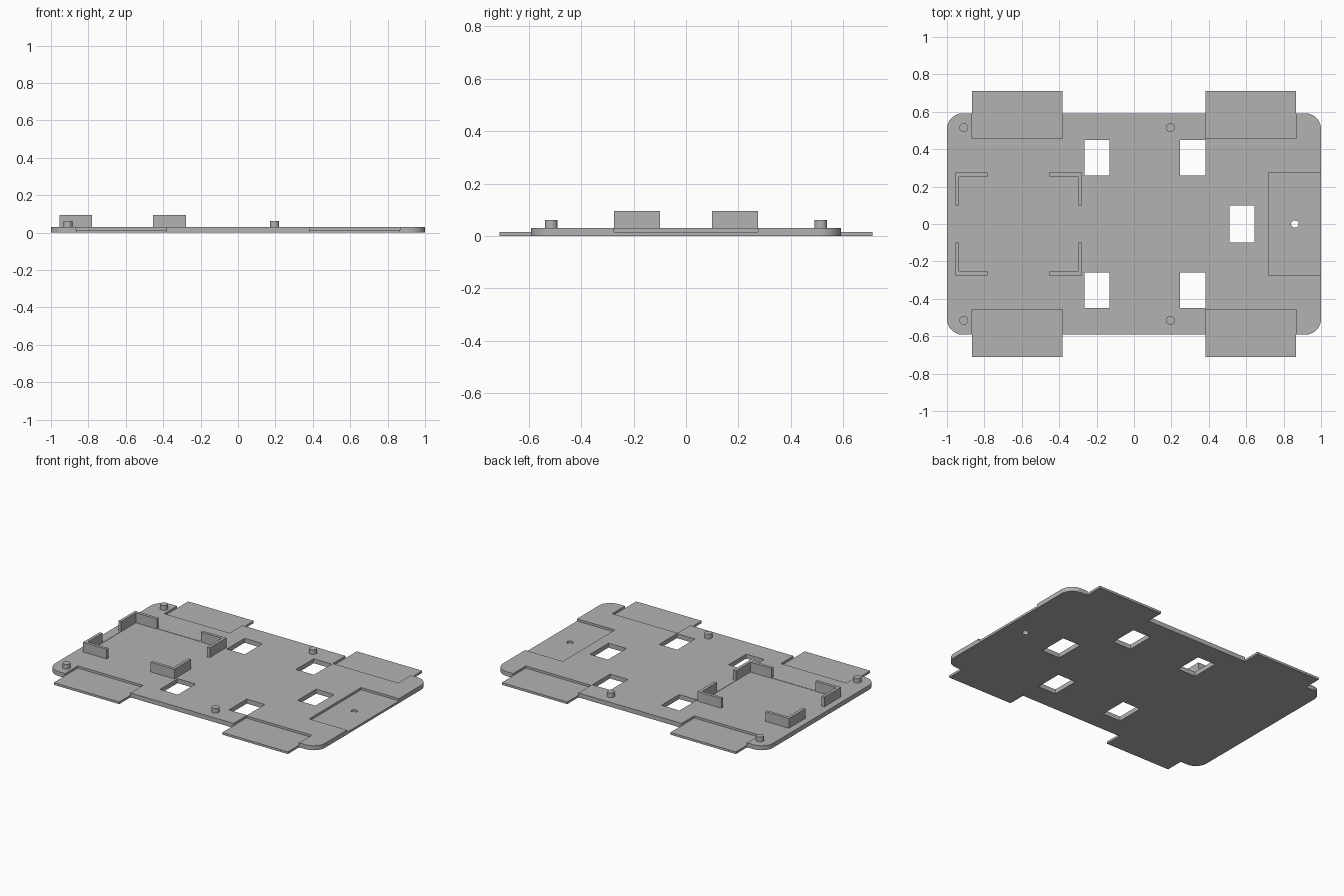
import bpy, bmesh
from mathutils import Matrix, Vector

cube = bpy.data.objects.get("Cube")
if cube:
    bpy.data.objects.remove(cube, do_unlink=True)

grey = bpy.data.materials.new("light grey")
grey.use_nodes = True
colour = (0.45, 0.45, 0.45, 1)
grey.diffuse_color = colour
grey.node_tree.nodes["Principled BSDF"].inputs["Base Color"].default_value = colour

TOP, LOW = 0.03, 0.015


def add_box(bm, x0, x1, y0, y1, z0, z1):
    mid = Vector((x0 + x1, y0 + y1, z0 + z1)) / 2
    size = Vector((x1 - x0, y1 - y0, z1 - z0))
    bmesh.ops.create_cube(bm, size=1, matrix=Matrix.Translation(mid) @ Matrix.Diagonal(size).to_4x4())


def add_cylinder(bm, x, y, z0, z1, r):
    bmesh.ops.create_cone(bm, cap_ends=True, segments=32, radius1=r, radius2=r, depth=z1 - z0,
                          matrix=Matrix.Translation((x, y, (z0 + z1) / 2)))


def make_object(name, bm):
    mesh = bpy.data.meshes.new(name)
    bm.to_mesh(mesh)
    bm.free()
    mesh.materials.append(grey)
    obj = bpy.data.objects.new(name, mesh)
    bpy.context.collection.objects.link(obj)
    return obj


def activate(obj):
    bpy.ops.object.select_all(action="DESELECT")
    obj.select_set(True)
    bpy.context.view_layer.objects.active = obj


def combine(target, tool, operation):
    mod = target.modifiers.new(operation, "BOOLEAN")
    mod.operation, mod.solver, mod.object = operation, "EXACT", tool
    activate(target)
    bpy.ops.object.modifier_apply(modifier=mod.name)
    bpy.data.objects.remove(tool, do_unlink=True)


# Base plate with rounded corners
bm = bmesh.new()
add_box(bm, -1, 1, -0.592, 0.592, 0, TOP)
upright = [e for e in bm.edges if abs(e.verts[0].co.z - e.verts[1].co.z) > 0.01]
bmesh.ops.bevel(bm, geom=upright, offset=0.085, segments=10, profile=0.5, affect="EDGES")
plate = make_object("base_plate", bm)

# Four thin side tabs, joined to the plate
tabs, pockets, openings = bmesh.new(), bmesh.new(), bmesh.new()
for sx in (-1, 1):
    for sy in (-1, 1):
        x0, x1 = sorted((sx * 0.382, sx * 0.867))
        y0, y1 = sorted((sy * 0.458, sy * 0.711))
        add_box(tabs, x0, x1, y0, y1, 0, LOW)
        y0, y1 = sorted((sy * 0.458, sy * 0.8))
        add_box(pockets, x0, x1, y0, y1, LOW, 0.1)
combine(plate, make_object("tabs", tabs), "UNION")

# Recesses above the tabs, at the end, and the shallow tray floor
add_box(pockets, 0.72, 1.1, -0.275, 0.275, LOW, 0.1)
add_box(pockets, -0.935, -0.298, -0.258, 0.258, TOP - 0.002, 0.1)
combine(plate, make_object("pockets", pockets), "DIFFERENCE")

# Rectangular openings and a round hole through the plate
for x0, x1 in ((-0.265, -0.132), (0.247, 0.381)):
    for y0, y1 in ((-0.448, -0.26), (0.26, 0.448)):
        add_box(openings, x0, x1, y0, y1, -0.1, 0.1)
add_box(openings, 0.51, 0.643, -0.098, 0.098, -0.1, 0.1)
add_cylinder(openings, 0.86, 0, -0.1, 0.1, 0.02)
combine(plate, make_object("openings", openings), "DIFFERENCE")
activate(plate)
bpy.ops.object.shade_smooth_by_angle()

# L-shaped corner brackets round the tray
names = {-1: "right", 1: "left"}
ends = {-1: "back", 1: "front"}
centre, half_x, half_y, wall, length = -0.617, 0.338, 0.275, 0.02, 0.175
for sx in (-1, 1):
    for sy in (-1, 1):
        outline = [(0, 0), (length, 0), (length, wall), (wall, wall), (wall, length), (0, length)]
        bm = bmesh.new()
        face = bm.faces.new([bm.verts.new((centre + sx * (half_x - u), sy * (half_y - v), TOP - 0.004))
                             for u, v in outline])
        top = bmesh.ops.extrude_face_region(bm, geom=[face])["geom"]
        bmesh.ops.translate(bm, verts=[g for g in top if isinstance(g, bmesh.types.BMVert)],
                            vec=(0, 0, 0.095 - TOP + 0.004))
        bmesh.ops.recalc_face_normals(bm, faces=bm.faces)
        make_object(f"corner_bracket_{names[sx]}_{ends[-sy]}", bm)

# Mounting pegs
for x, side in ((-0.91, "right"), (0.195, "left")):
    for y, end in ((-0.515, "front"), (0.515, "back")):
        bm = bmesh.new()
        add_cylinder(bm, x, y, TOP - 0.004, 0.061, 0.024)
        activate(make_object(f"peg_{side}_{end}", bm))
        bpy.ops.object.shade_smooth_by_angle()
